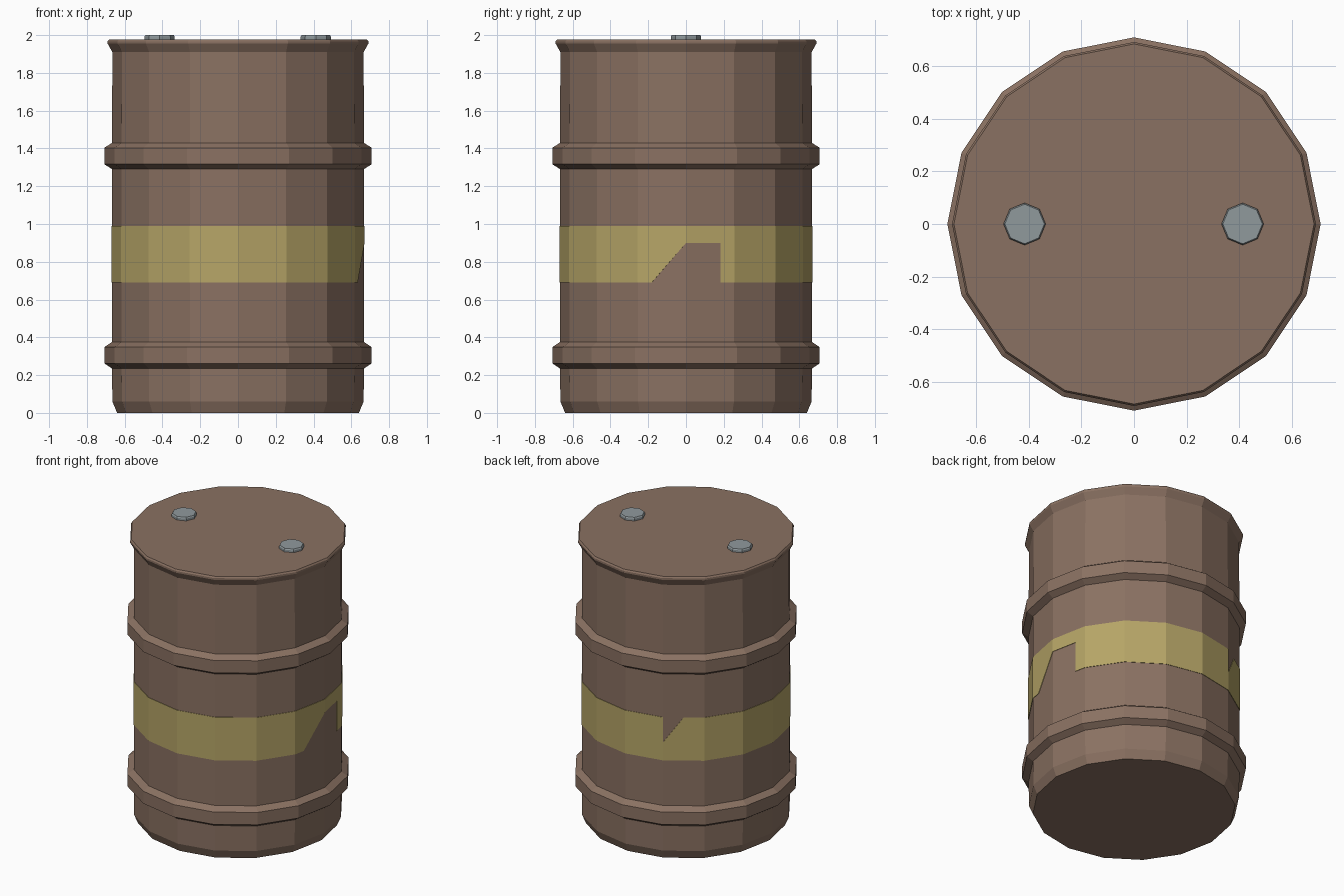
import bpy, bmesh, math

if "Cube" in bpy.data.objects:
    bpy.data.objects.remove(bpy.data.objects["Cube"])

SIDES = 16


def material(name, rgb):
    m = bpy.data.materials.new(name)
    m.diffuse_color = (*rgb, 1)
    m.use_nodes = True
    m.node_tree.nodes["Principled BSDF"].inputs["Base Color"].default_value = m.diffuse_color
    return m


brown = material("rusty brown", (0.255, 0.166, 0.122))
yellow = material("faded yellow", (0.465, 0.375, 0.135))
grey = material("cap grey", (0.28, 0.32, 0.335))


def finish(bm, name, mat):
    bmesh.ops.recalc_face_normals(bm, faces=bm.faces)
    me = bpy.data.meshes.new(name)
    bm.to_mesh(me)
    bm.free()
    me.materials.append(mat)
    ob = bpy.data.objects.new(name, me)
    bpy.context.collection.objects.link(ob)
    return ob


def lathe(name, profile, sides, mat, cx=0.0):
    """Faceted solid of revolution from (radius, height) points, closed by caps."""
    bm = bmesh.new()
    rings = []
    for r, z in profile:
        rings.append([bm.verts.new((cx + r * math.cos(2 * math.pi * i / sides),
                                    r * math.sin(2 * math.pi * i / sides), z))
                      for i in range(sides)])
    for a, b in zip(rings, rings[1:]):
        for i in range(sides):
            j = (i + 1) % sides
            bm.faces.new((a[i], a[j], b[j], b[i]))
    bm.faces.new(rings[0])
    bm.faces.new(rings[-1])
    return finish(bm, name, mat)


# Drum body with two rolling hoops and a flared top rim
def hoop(z):
    return [(0.667, z), (0.708, z + 0.027), (0.708, z + 0.113), (0.667, z + 0.14)]


lathe("drum_body",
      [(0.64, 0), (0.665, 0.06)] + hoop(0.235) + hoop(1.29) +
      [(0.665, 1.91), (0.69, 1.955), (0.69, 1.967), (0.683, 1.977)],
      SIDES, brown)

# Lid bungs
for side, cx in (("left", -0.415), ("right", 0.412)):
    lathe(side + "_bung", [(0.08, 1.97), (0.08, 1.992), (0.075, 2.0)], 8, grey, cx)

# Painted stripe: one plate per facet, outlined as (fraction along facet, height)
Z0, Z1 = 0.69, 0.99
R = 0.67
full = [(0, Z0), (1, Z0), (1, Z1), (0, Z1)]
worn = {
    SIDES - 1: [(0, Z0), (0.29, Z0), (1, 0.90), (1, Z1), (0, Z1)],
    0: [(0, 0.90), (0.71, 0.90), (0.71, Z0), (1, Z0), (1, Z1), (0, Z1)],
    5: [(0, Z0), (1, Z0), (1, Z1), (0.5, Z1), (0, 0.815)],
}
bm = bmesh.new()
for i in range(SIDES):
    a, b = (2 * math.pi * k / SIDES for k in (i, i + 1))
    pts = []
    for t, z in worn.get(i, full):
        x = R * ((1 - t) * math.cos(a) + t * math.cos(b))
        y = R * ((1 - t) * math.sin(a) + t * math.sin(b))
        pts.append(bm.verts.new((x, y, z)))
    bm.faces.new(pts)
bmesh.ops.remove_doubles(bm, verts=bm.verts, dist=0.0005)
# make sure every plate faces outward
bm.normal_update()
for f in bm.faces:
    c = f.calc_center_median()
    if f.normal.x * c.x + f.normal.y * c.y < 0:
        f.normal_flip()
me = bpy.data.meshes.new("painted_stripe")
bm.to_mesh(me)
bm.free()
me.materials.append(yellow)
stripe = bpy.data.objects.new("painted_stripe", me)
bpy.context.collection.objects.link(stripe)
mod = stripe.modifiers.new("thickness", 'SOLIDIFY')
mod.thickness = 0.006
mod.offset = -1
